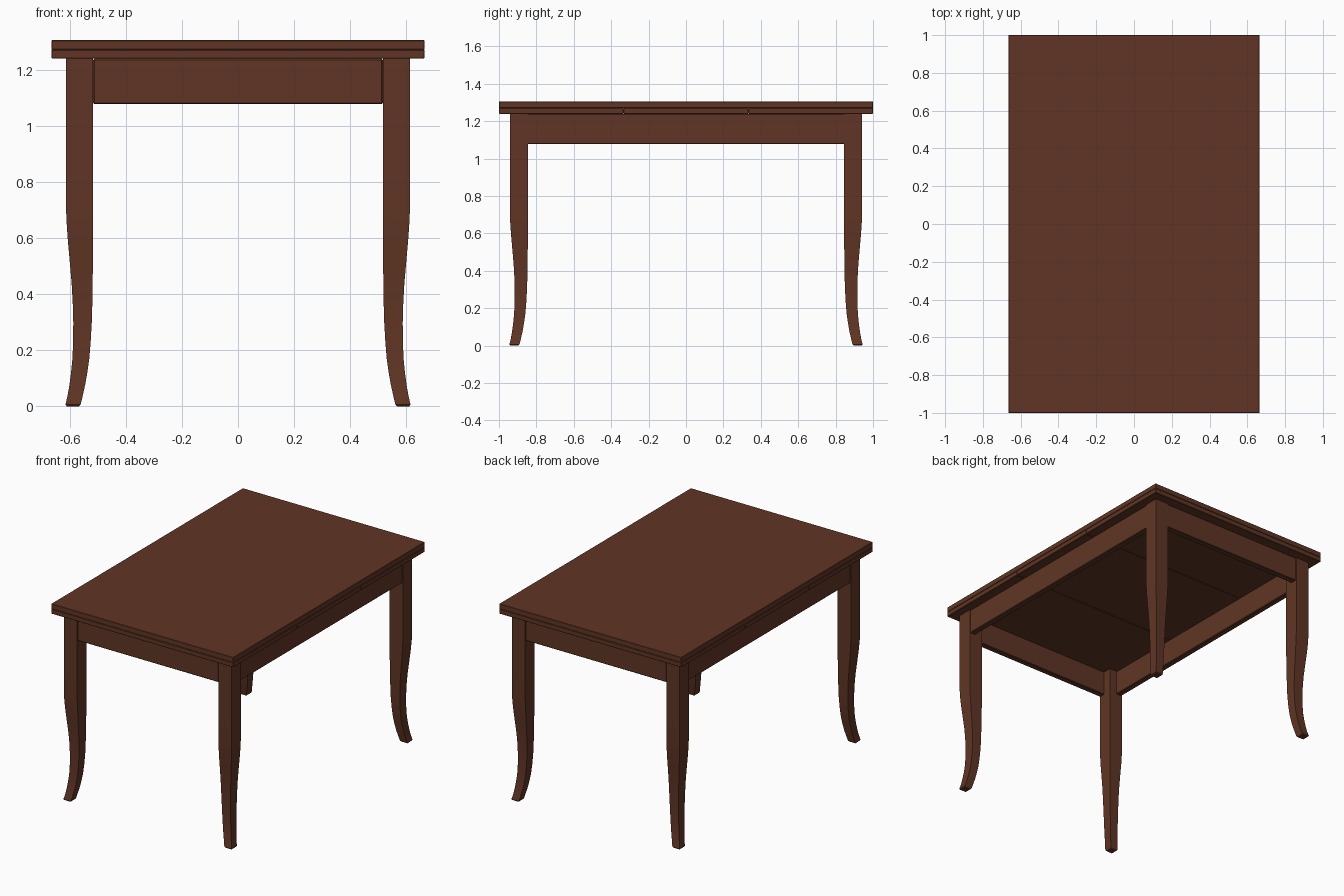
import bpy, bmesh

if "Cube" in bpy.data.objects:
    bpy.data.objects.remove(bpy.data.objects["Cube"])

wood = bpy.data.materials.new("dark reddish brown wood")
wood.diffuse_color = (0.117, 0.036, 0.018, 1)
wood.use_nodes = True
wood.node_tree.nodes["Principled BSDF"].inputs["Base Color"].default_value = wood.diffuse_color


def finish(name, bm, mirror=(False, False), bevel=0.0):
    bmesh.ops.recalc_face_normals(bm, faces=bm.faces)
    mesh = bpy.data.meshes.new(name)
    bm.to_mesh(mesh)
    bm.free()
    mesh.materials.append(wood)
    obj = bpy.data.objects.new(name, mesh)
    bpy.context.collection.objects.link(obj)
    if bevel:
        mod = obj.modifiers.new("soft edges", 'BEVEL')
        mod.width = bevel
        mod.segments = 1
    if any(mirror):
        mod = obj.modifiers.new("mirror", 'MIRROR')
        mod.use_axis = (mirror[0], mirror[1], False)
        mod.use_mirror_merge = False
    return obj


def box(name, lo, hi, mirror=(False, False), bevel=0.0):
    bm = bmesh.new()
    bmesh.ops.create_cube(bm, size=1)
    for v in bm.verts:
        for k in range(3):
            v.co[k] = lo[k] if v.co[k] < 0 else hi[k]
    return finish(name, bm, mirror, bevel)


# Table top: one full slab over three leaf boards
box("table_top", (-0.665, -1, 1.271), (0.665, 1, 1.305), bevel=0.002)
for i, name in enumerate(("front_leaf", "middle_leaf", "back_leaf")):
    y0 = -1 + i * 2 / 3
    box(name, (-0.665, y0, 1.239), (0.665, y0 + 2 / 3, 1.271), bevel=0.003)

# Aprons between the legs, almost flush with their outer faces
box("end_aprons", (-0.516, 0.898, 1.077), (0.516, 0.938, 1.239), (False, True), 0.004)
box("side_aprons", (0.568, -0.848, 1.077), (0.608, 0.848, 1.239), (True, False), 0.004)

# Sabre legs: square sections (z, inner, outer) lofted along the height
sections = [
    (0.000, 0.567, 0.610), (0.006, 0.561, 0.615), (0.035, 0.554, 0.608),
    (0.075, 0.545, 0.601), (0.12, 0.537, 0.595), (0.17, 0.530, 0.590),
    (0.23, 0.525, 0.5875), (0.30, 0.521, 0.587), (0.37, 0.519, 0.589),
    (0.44, 0.518, 0.593), (0.52, 0.517, 0.600), (0.60, 0.516, 0.607),
    (0.66, 0.516, 0.611), (0.71, 0.516, 0.613), (1.239, 0.516, 0.613),
]
dy = 0.329
bm = bmesh.new()
rings = []
for z, a, b in sections:
    corners = ((a, a), (b, a), (b, b), (a, b))
    rings.append([bm.verts.new((x, y + dy, z)) for x, y in corners])
for r, s in zip(rings, rings[1:]):
    for k in range(4):
        n = (k + 1) % 4
        bm.faces.new((r[k], r[n], s[n], s[k]))
bm.faces.new(rings[0])
bm.faces.new(rings[-1])
legs = finish("legs", bm, (True, True))
bpy.context.view_layer.objects.active = legs
legs.select_set(True)
bpy.ops.object.shade_smooth_by_angle(angle=0.5)
